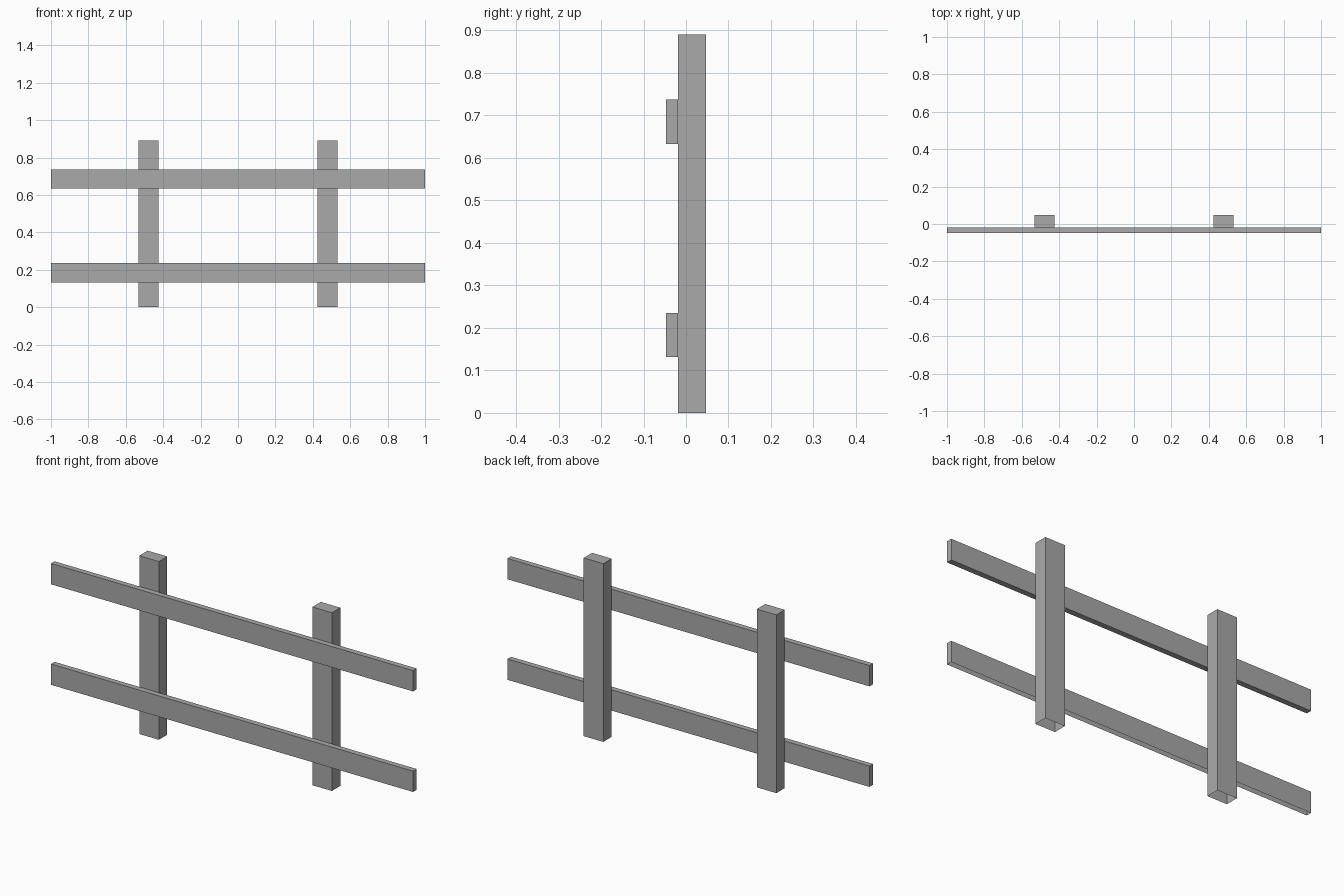
import bpy
import bmesh

cube = bpy.data.objects.get("Cube")
if cube:
    bpy.data.objects.remove(cube, do_unlink=True)

# One plain grey for the whole fence
grey = bpy.data.materials.new("plain_grey")
grey.use_nodes = True
colour = (0.4, 0.4, 0.4, 1)
grey.diffuse_color = colour
grey.node_tree.nodes["Principled BSDF"].inputs["Base Color"].default_value = colour


def beam(name, low, high, open_bottom=False):
    """Flat-faced box between two corners, optionally without its underside."""
    bm = bmesh.new()
    bmesh.ops.create_cube(bm, size=1)
    for v in bm.verts:
        v.co = [h if c > 0 else l for c, l, h in zip(v.co, low, high)]
    bm.normal_update()
    if open_bottom:
        under = [f for f in bm.faces if f.normal.z < -0.9]
        bmesh.ops.delete(bm, geom=under, context="FACES_ONLY")
    mesh = bpy.data.meshes.new(name)
    bm.to_mesh(mesh)
    bm.free()
    mesh.materials.append(grey)
    obj = bpy.data.objects.new(name, mesh)
    bpy.context.collection.objects.link(obj)
    return obj


FRONT, JOINT, BACK = -0.047, -0.019, 0.047
RAIL_HEIGHT = 0.104
POST_X, POST_HALF, POST_TOP = 0.478, 0.054, 0.89

# Upright posts, hollow underneath
for side, x in (("left", POST_X), ("right", -POST_X)):
    beam(side + "_post", (x - POST_HALF, JOINT, 0),
         (x + POST_HALF, BACK, POST_TOP), open_bottom=True)

# Horizontal rails fixed to the front of the posts
for level, z in (("lower", 0.131), ("upper", 0.633)):
    beam(level + "_rail", (-1, FRONT, z), (1, JOINT, z + RAIL_HEIGHT),
         open_bottom=(level == "lower"))
